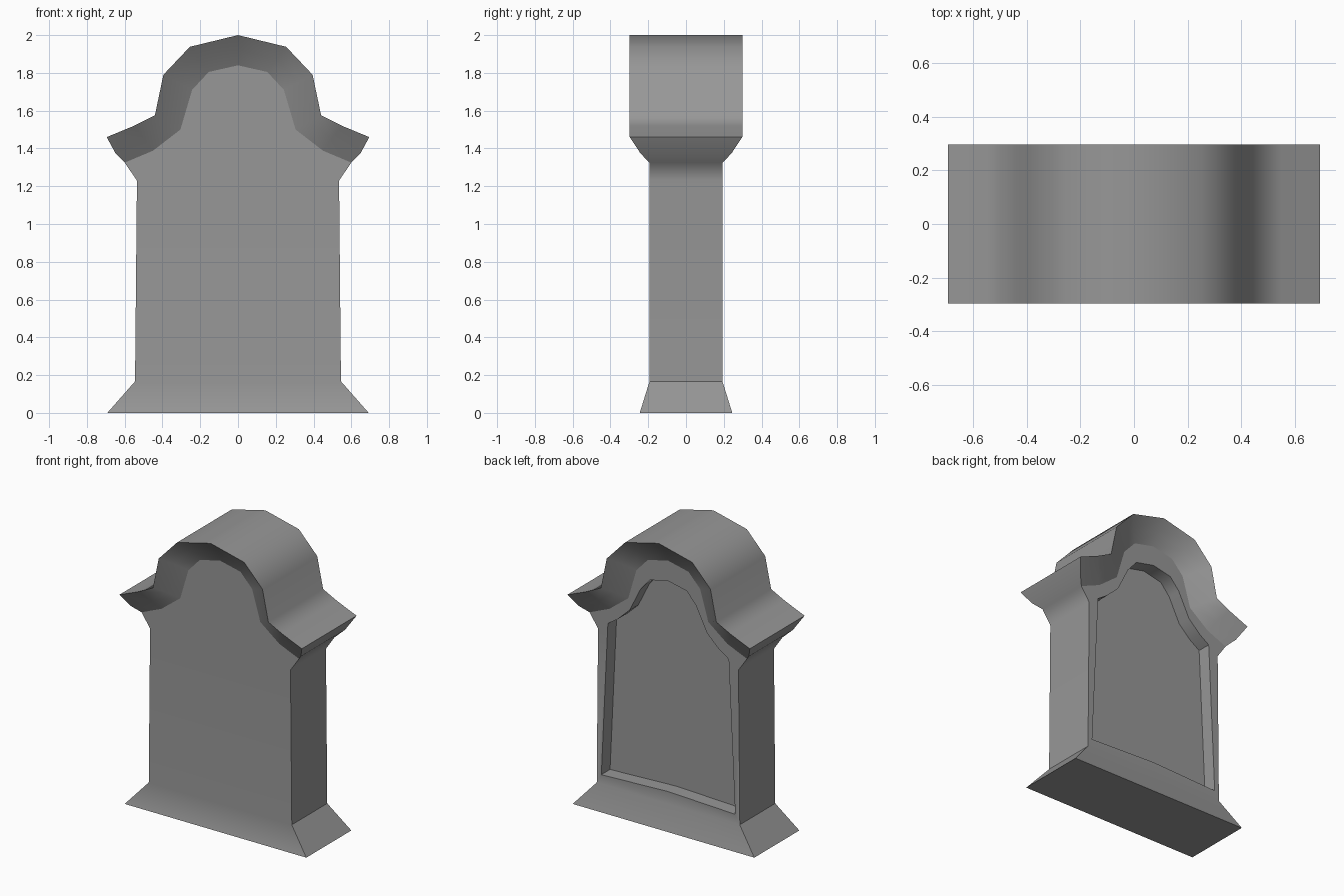
import bpy, bmesh
from math import radians

if "Cube" in bpy.data.objects:
    bpy.data.objects.remove(bpy.data.objects["Cube"])

# Right-hand half profiles (x, z), ending at the crown on the centre line
BODY = [(.545, .167), (.535, 1.23), (.60, 1.325), (.45, 1.388), (.305, 1.50),
        (.243, 1.71), (.155, 1.805), (0, 1.84)]
PANEL = [(.51, .23), (.463, 1.23), (.46, 1.285), (.385, 1.335), (.295, 1.42),
         (.21, 1.59), (.14, 1.67), (0, 1.70)]
CAP = [(.695, 1.46), (.55, 1.52), (.44, 1.575), (.395, 1.79), (.255, 1.938), (0, 2.0)]
D, CAP_D, RECESS = .193, .298, .095


def mirrored(half):
    return half + [(-x, z) for x, z in reversed(half[:-1])]


bm = bmesh.new()


def ring(points, y):
    return [bm.verts.new((x, y, z)) for x, z in points]


def bridge(a, b, closed=False):
    n = len(a)
    for i in range(n if closed else n - 1):
        j = (i + 1) % n
        bm.faces.new((a[i], a[j], b[j], b[i]))


body = mirrored(BODY) + [(0, .167)]
panel = mirrored(PANEL) + [(0, .25)]
cap = mirrored(CAP)

# Middle line of the flared soffit, sagging a little at its two ends
mid = [((a[0] + b[0]) / 2, (a[1] + b[1]) / 2) for a, b in zip(cap, body[2:13])]
for k in (0, -1):
    mid[k] = (mid[k][0], mid[k][1] - .02)

sides = []
for s in (-1, 1):
    b, m, c = ring(body, s * D), ring(mid, s * .24), ring(cap, s * CAP_D)
    foot = [bm.verts.new((x, s * .245, 0)) for x in (.692, -.692)]
    # Flared soffit and sloping plinth on this face
    bridge(b[2:13], m)
    bridge(m, c)
    bm.faces.new((foot[0], foot[1], b[14], b[15], b[0]))
    sides.append((b, m, c, foot))

(fb, fm, fc, ff), (bb, bk, bc, bf) = sides
# Cap top, its end undersides, shaft sides and plinth ends
bridge(fc, bc)
for k, i in ((0, 2), (-1, 12)):
    bridge([fb[i], fm[k], fc[k]], [bb[i], bk[k], bc[k]])
bridge(fb[0:3], bb[0:3])
bridge(fb[12:15], bb[12:15])
bm.faces.new((ff[0], bf[0], bb[0], fb[0]))
bm.faces.new((ff[1], bf[1], bb[14], fb[14]))
bm.faces.new((ff[0], ff[1], bf[1], bf[0]))

# Plain front, and back with a recessed panel
bm.faces.new(fb)
rim, floor = ring(panel, D), ring(panel, D - RECESS)
bridge(bb, rim, True)
bridge(rim, floor, True)
bm.faces.new(floor)
bmesh.ops.recalc_face_normals(bm, faces=bm.faces)

# Smooth shading with crisp corners; the cap roll stays smooth, the soffit meets the faces crisply
roll = set(fc[1:-1] + bc[1:-1])
for f in bm.faces:
    f.smooth = True
for e in bm.edges:
    along_roll = all(v in roll for v in e.verts) and e.calc_length() > .55
    soffit_line = any(all(v in r[2:13] for v in e.verts) for r in (fb, bb))
    e.smooth = along_roll or (e.calc_face_angle(0) < radians(38) and not soffit_line)

mesh = bpy.data.meshes.new("headstone")
bm.to_mesh(mesh)
bm.free()
stone = bpy.data.objects.new("headstone", mesh)
bpy.context.collection.objects.link(stone)

# Large flat faces keep their own normal
weighted = stone.modifiers.new("weighted_normals", 'WEIGHTED_NORMAL')
weighted.keep_sharp = True

# Dark grey stone
mat = bpy.data.materials.new("dark_stone")
mat.diffuse_color = (.31, .31, .31, 1)
mat.use_nodes = True
mat.node_tree.nodes["Principled BSDF"].inputs["Base Color"].default_value = mat.diffuse_color
mesh.materials.append(mat)
